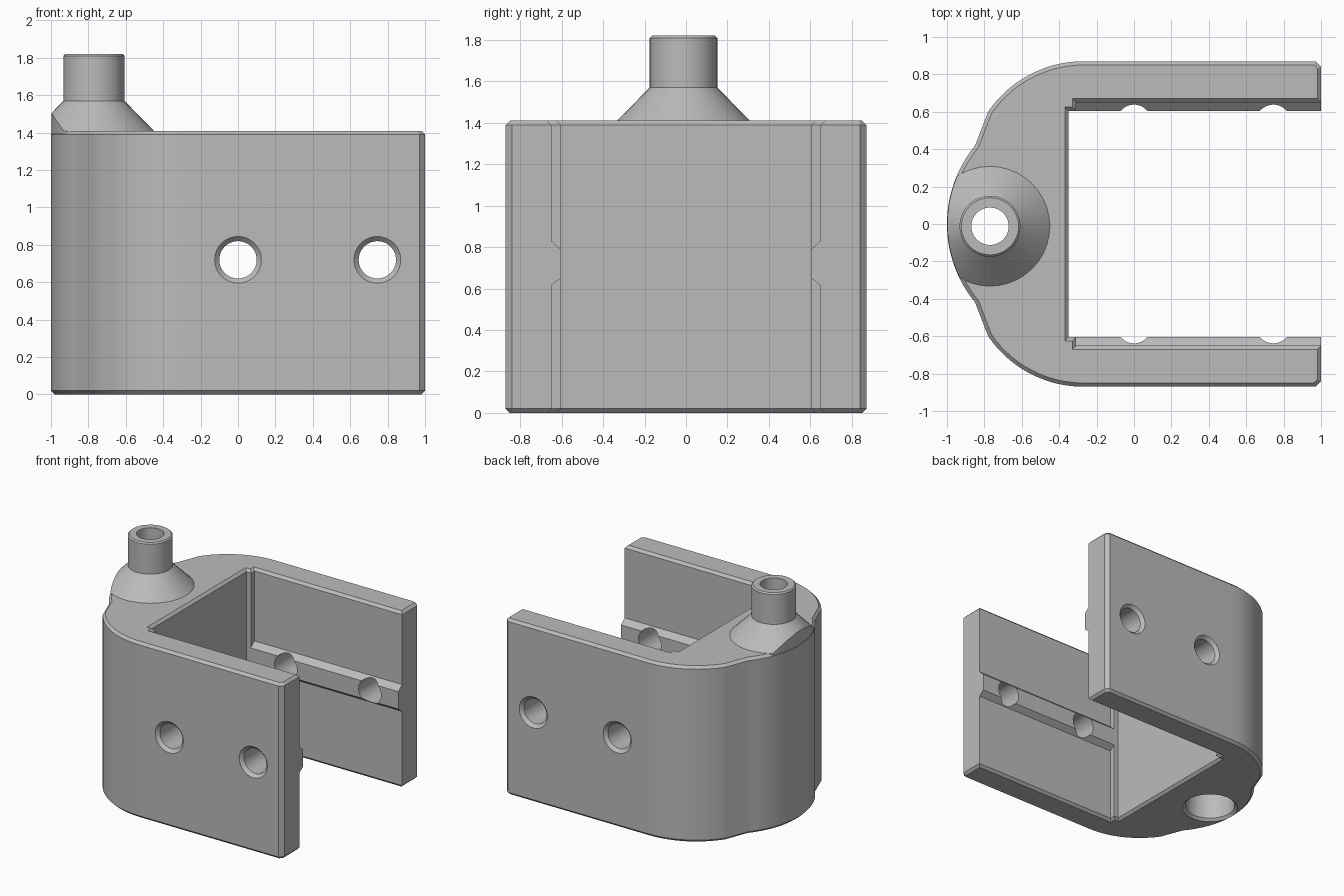
import bpy, bmesh, math
from mathutils import Matrix

if "Cube" in bpy.data.objects:
    bpy.data.objects.remove(bpy.data.objects["Cube"])

grey = bpy.data.materials.new("plain grey")
grey.diffuse_color = (0.5, 0.5, 0.5, 1)
grey.use_nodes = True
grey.node_tree.nodes["Principled BSDF"].inputs["Base Color"].default_value = grey.diffuse_color


def finish(name, bm):
    bmesh.ops.recalc_face_normals(bm, faces=bm.faces)
    me = bpy.data.meshes.new(name)
    bm.to_mesh(me)
    bm.free()
    ob = bpy.data.objects.new(name, me)
    me.materials.append(grey)
    bpy.context.collection.objects.link(ob)
    return ob


def prism(bm, points, direction):
    """Closed prism from a 3D polygon swept along a vector."""
    face = bm.faces.new([bm.verts.new(p) for p in points])
    out = bmesh.ops.extrude_face_region(bm, geom=[face])
    bmesh.ops.translate(bm, vec=direction,
                        verts=[v for v in out["geom"] if isinstance(v, bmesh.types.BMVert)])


def lathe(name, profile, matrix, n=40):
    """Solid of revolution about z from (radius, height) pairs, capped at both ends."""
    bm = bmesh.new()
    rings = [[bm.verts.new((r * math.cos(math.tau * i / n), r * math.sin(math.tau * i / n), z))
              for i in range(n)] for r, z in profile]
    for a, b in zip(rings, rings[1:]):
        for i in range(n):
            j = (i + 1) % n
            bm.faces.new((a[i], a[j], b[j], b[i]))
    bm.faces.new(rings[0])
    bm.faces.new(rings[-1])
    bmesh.ops.transform(bm, matrix=matrix, verts=bm.verts)
    return finish(name, bm)


def boolean(target, tool, operation):
    mod = target.modifiers.new("cut", 'BOOLEAN')
    mod.operation, mod.object, mod.solver = operation, tool, 'EXACT'
    bpy.context.view_layer.objects.active = target
    bpy.ops.object.modifier_apply(modifier=mod.name)
    bpy.data.objects.remove(tool)


def arc(cx, cy, r, a0, a1, n):
    return [(cx + r * math.cos(a0 + (a1 - a0) * i / n),
             cy + r * math.sin(a0 + (a1 - a0) * i / n)) for i in range(n + 1)]


# U-shaped body: half outline mirrored across y = 0
H = 1.41
half = [(-0.35, 0.605), (-0.31, 0.605), (-0.31, 0.65), (1, 0.65), (1, 0.84), (0.97, 0.87)]
half += arc(-0.27, 0.253, 0.617, math.pi / 2, math.radians(145.7), 14)
half += arc(-0.34, 0, 0.66, math.radians(140.5), math.pi, 12)
outline = half + [(x, -y) for x, y in reversed(half[:-1])]
bm = bmesh.new()
prism(bm, [(x, y, 0) for x, y in outline], (0, 0, H))
rims = [e for e in bm.edges if abs(e.verts[0].co.z - e.verts[1].co.z) < 1e-5]
bmesh.ops.bevel(bm, geom=rims, offset=0.02, segments=1, affect='EDGES')
body = finish("clamp_body", bm)

# Tapered rib along the inside of each arm
for s in (1, -1):
    bm = bmesh.new()
    prism(bm, [(-0.33, s * y, z) for y, z in
               ((0.70, 0.615), (0.65, 0.615), (0.605, 0.65), (0.605, 0.79), (0.65, 0.83), (0.70, 0.83))],
          (1.329, 0, 0))
    boolean(body, finish("rib", bm), 'UNION')

# Spout: cone and pipe, trimmed to the rounded end of the body
axis = Matrix.Translation((-0.77, -0.012, 0))
spout = lathe("spout", [(0.32, 1.3), (0.32, 1.41), (0.163, 1.57), (0.163, 1.81), (0.153, 1.82)], axis)
trim = lathe("trim", [(0.658, 1), (0.658, 2)], Matrix.Translation((-0.34, 0, 0)), 96)
boolean(spout, trim, 'INTERSECT')
boolean(body, spout, 'UNION')

# Stepped bore, wide below and narrow in the pipe
bore = lathe("bore", [(0.23, -0.02), (0.19, 0.02), (0.19, 1.39), (0.1, 1.49), (0.1, 1.9)], axis)
boolean(body, bore, 'DIFFERENCE')

# Countersunk cross holes through both arms
for x in (0, 0.745):
    m = Matrix.Translation((x, 0, 0.72)) @ Matrix.Rotation(math.pi / 2, 4, 'X')
    hole = lathe("hole", [(0.155, -0.9), (0.1, -0.845), (0.1, 0.845), (0.155, 0.9)], m, 32)
    boolean(body, hole, 'DIFFERENCE')

bpy.ops.object.select_all(action='DESELECT')
body.select_set(True)
bpy.context.view_layer.objects.active = body
bpy.ops.object.shade_smooth_by_angle(angle=math.radians(25))
